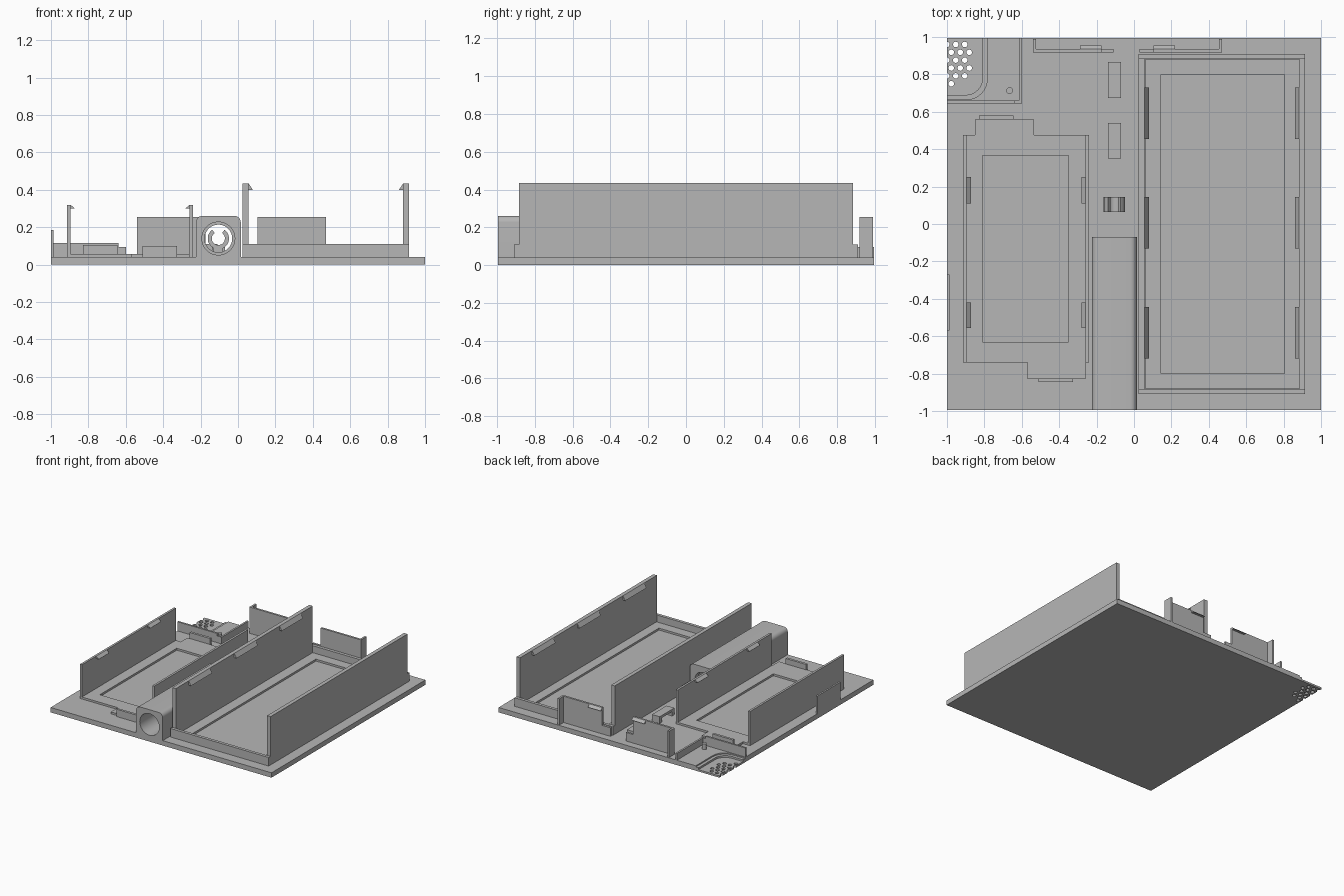
import bpy
import bmesh
from math import cos, sin, pi, radians, hypot
from mathutils import Matrix, Vector

cube = bpy.data.objects.get("Cube")
if cube:
    bpy.data.objects.remove(cube, do_unlink=True)

grey = bpy.data.materials.new("plain grey")
grey.use_nodes = True
grey.diffuse_color = (0.47, 0.47, 0.47, 1)
grey.node_tree.nodes["Principled BSDF"].inputs["Base Color"].default_value = (0.47, 0.47, 0.47, 1)

T = 0.04        # top of the base plate
PAD = 0.056     # top of the bay floors
EDGE = 0.995    # half depth of the plate


def finish(name, bm):
    bmesh.ops.recalc_face_normals(bm, faces=bm.faces[:])
    mesh = bpy.data.meshes.new(name)
    bm.to_mesh(mesh)
    bm.free()
    mesh.materials.append(grey)
    ob = bpy.data.objects.new(name, mesh)
    bpy.context.collection.objects.link(ob)
    return ob


def prism(name, pts, lo, hi, axis="z"):
    """Extrude a 2D outline: axis z uses (x, y), axis y uses (x, z), axis x uses (y, z)."""
    place = {"z": lambda a, b, h: (a, b, h),
             "y": lambda a, b, h: (a, h, b),
             "x": lambda a, b, h: (h, a, b)}[axis]
    bm = bmesh.new()
    face = bm.faces.new([bm.verts.new(place(a, b, lo)) for a, b in pts])
    new = bmesh.ops.extrude_face_region(bm, geom=[face])["geom"]
    bmesh.ops.translate(bm, vec=Vector(place(0, 0, hi - lo)),
                        verts=[v for v in new if isinstance(v, bmesh.types.BMVert)])
    return finish(name, bm)


def box(name, x0, x1, y0, y1, z0, z1):
    return prism(name, [(x0, y0), (x1, y0), (x1, y1), (x0, y1)], z0, z1)


def arc(cx, cy, r, a0, a1, n=8):
    return [(cx + r * cos(radians(a0 + (a1 - a0) * i / n)),
             cy + r * sin(radians(a0 + (a1 - a0) * i / n))) for i in range(n + 1)]


def cylinders(name, centres, r, depth, turn=Matrix(), sides=24):
    bm = bmesh.new()
    for c in centres:
        bmesh.ops.create_cone(bm, cap_ends=True, segments=sides, radius1=r, radius2=r,
                              depth=depth, matrix=Matrix.Translation(c) @ turn)
    return finish(name, bm)


def cut(ob, cutter):
    mod = ob.modifiers.new("cut", "BOOLEAN")
    mod.operation, mod.solver, mod.object = "DIFFERENCE", "EXACT", cutter
    bpy.context.view_layer.objects.active = ob
    bpy.ops.object.modifier_apply(modifier=mod.name)
    bpy.data.objects.remove(cutter, do_unlink=True)


def smooth(ob):
    bpy.ops.object.select_all(action="DESELECT")
    ob.select_set(True)
    bpy.context.view_layer.objects.active = ob
    bpy.ops.object.shade_smooth_by_angle(angle=radians(30))


def vent_outline(x, y, r):
    return [(-1.1, 1.1), (-1.1, y)] + arc(x - r, y + r, r, -90, 0) + [(x, 1.1)]


# Base plate with a stepped, perforated vent corner
base = box("base_plate", -1, 1, -EDGE, EDGE, 0, T)
cut(base, prism("cutter", vent_outline(-0.785, 0.665, 0.11), 0.03, 0.1))
cut(base, prism("cutter", vent_outline(-0.81, 0.69, 0.09), 0.015, 0.1))
holes = []
for row in range(6):
    for col in range(4):
        x = -1.001 + 0.048 * col + (0.024 if row % 2 else 0)
        y = 0.96 - 0.042 * row
        if hypot(x + 1, y - 0.877) < 0.14:
            holes.append((x, y, 0.02))
cut(base, cylinders("cutter", holes, 0.015, 0.2, sides=12))
smooth(base)

# Walls and screw post around the vent corner
box("vent_front_wall", -1, -0.64, 0.645, 0.66, T, 0.115)
box("vent_front_wall_end", -0.64, -0.6, 0.645, 0.66, T, 0.095)
box("vent_side_wall", -0.615, -0.6, 0.66, EDGE, T, 0.095)
smooth(cylinders("screw_post", [(-0.665, 0.713, 0.06)], 0.018, 0.05))

# Large bay: floor with a recessed panel, low end walls and tall side walls
floor = box("large_bay_floor", 0.06, 0.885, -0.88, 0.88, T, PAD)
cut(floor, box("cutter", 0.145, 0.805, -0.8, 0.8, 0, 0.1))
for side, y0 in (("front", -0.91), ("back", 0.885)):
    box("large_bay_%s_wall" % side, 0.025, 0.915, y0, y0 + 0.025, T, 0.11)

# Small bay: floor with end tabs and a recessed panel
floor = prism("small_bay_floor", [
    (-0.91, -0.74), (-0.57, -0.74), (-0.57, -0.83), (-0.26, -0.83), (-0.26, -0.74),
    (-0.24, -0.74), (-0.24, 0.475), (-0.535, 0.475), (-0.535, 0.56), (-0.85, 0.56),
    (-0.85, 0.475), (-0.91, 0.475)], T, PAD)
cut(floor, box("cutter", -0.81, -0.35, -0.63, 0.365, 0, 0.1))
box("small_bay_front_clip", -0.51, -0.325, -0.845, -0.825, T, 0.1)
box("small_bay_back_clip", -0.83, -0.645, 0.56, 0.58, T, 0.105)


# Side walls of both bays with wedge-shaped retaining lips
def bay_sides(name, left, right, thick, y0, y1, top, reach, drop, spans):
    for side, outer, d in (("right", left, 1), ("left", right, -1)):
        inner = outer + d * thick
        box("%s_%s_wall" % (name, side), min(outer, inner), max(outer, inner), y0, y1, T, top)
        wedge = [(inner, top), (inner + d * reach, top - drop), (inner, top - drop)]
        for i, (a, b) in enumerate(spans):
            prism("%s_%s_lip_%d" % (name, side, i + 1), wedge, a, b, "y")


bay_sides("large_bay", 0.025, 0.915, 0.032, -0.885, 0.885, 0.435, 0.022, 0.035,
          [(-0.72, -0.445), (-0.13, 0.145), (0.455, 0.73)])
bay_sides("small_bay", -0.913, -0.24, 0.018, -0.74, 0.475, 0.32, 0.024, 0.02,
          [(-0.555, -0.42), (0.11, 0.25)])

# Tube housing with rounded top edges and a stepped bore
CX, CZ = -0.105, 0.14
housing = prism("tube_housing", [(-0.225, T), (0.015, T)] + arc(-0.02, 0.226, 0.035, 0, 90)
                + arc(-0.19, 0.226, 0.035, 90, 180), -EDGE, -0.07, "y")
along_y = Matrix.Rotation(pi / 2, 4, "X")
cut(housing, cylinders("cutter", [(CX, -0.6, CZ)], 0.088, 0.96, along_y, 48))
cut(housing, cylinders("cutter", [(CX, -0.1, CZ)], 0.074, 0.3, along_y, 48))
smooth(housing)

# Open-topped spring clip behind the housing
clip = prism("spring_clip", arc(CX, CZ, 0.057, 125, 415, 24) + arc(CX, CZ, 0.035, 415, 125, 24),
             0.065, 0.145, "y")
smooth(clip)
box("spring_clip_foot", CX - 0.025, CX + 0.025, 0.065, 0.145, T, 0.092)

# Cable bridges
for i, y in enumerate((0.35, 0.675)):
    prism("cable_bridge_%d" % (i + 1), [
        (y, T), (y + 0.03, T), (y + 0.03, 0.075), (y + 0.16, 0.075), (y + 0.16, T),
        (y + 0.19, T), (y + 0.19, 0.095), (y, 0.095)], -0.14, -0.07, "x")

# Rear retaining plates, each with a corner return, a lip and a low sill
for name, inner, outer, sill in (("left", 0.105, 0.47, 0.03), ("right", -0.175, -0.54, -0.11)):
    d = 1 if outer > inner else -1
    box("rear_%s_plate" % name, min(inner, outer), max(inner, outer), 0.918, 0.935, T, 0.255)
    end = outer - d * 0.016
    box("rear_%s_return" % name, min(end, outer), max(end, outer), 0.935, 0.99, T, 0.255)
    box("rear_%s_sill" % name, min(sill, inner), max(sill, inner), 0.918, 0.935, T, 0.11)
    lip = inner + d * 0.115
    prism("rear_%s_lip" % name, [(0.935, 0.255), (0.955, 0.235), (0.935, 0.235)],
          min(inner, lip), max(inner, lip), "x")

# Small upright tab on the right edge
box("edge_tab", -1, -0.986, -0.57, -0.27, T, 0.185)
